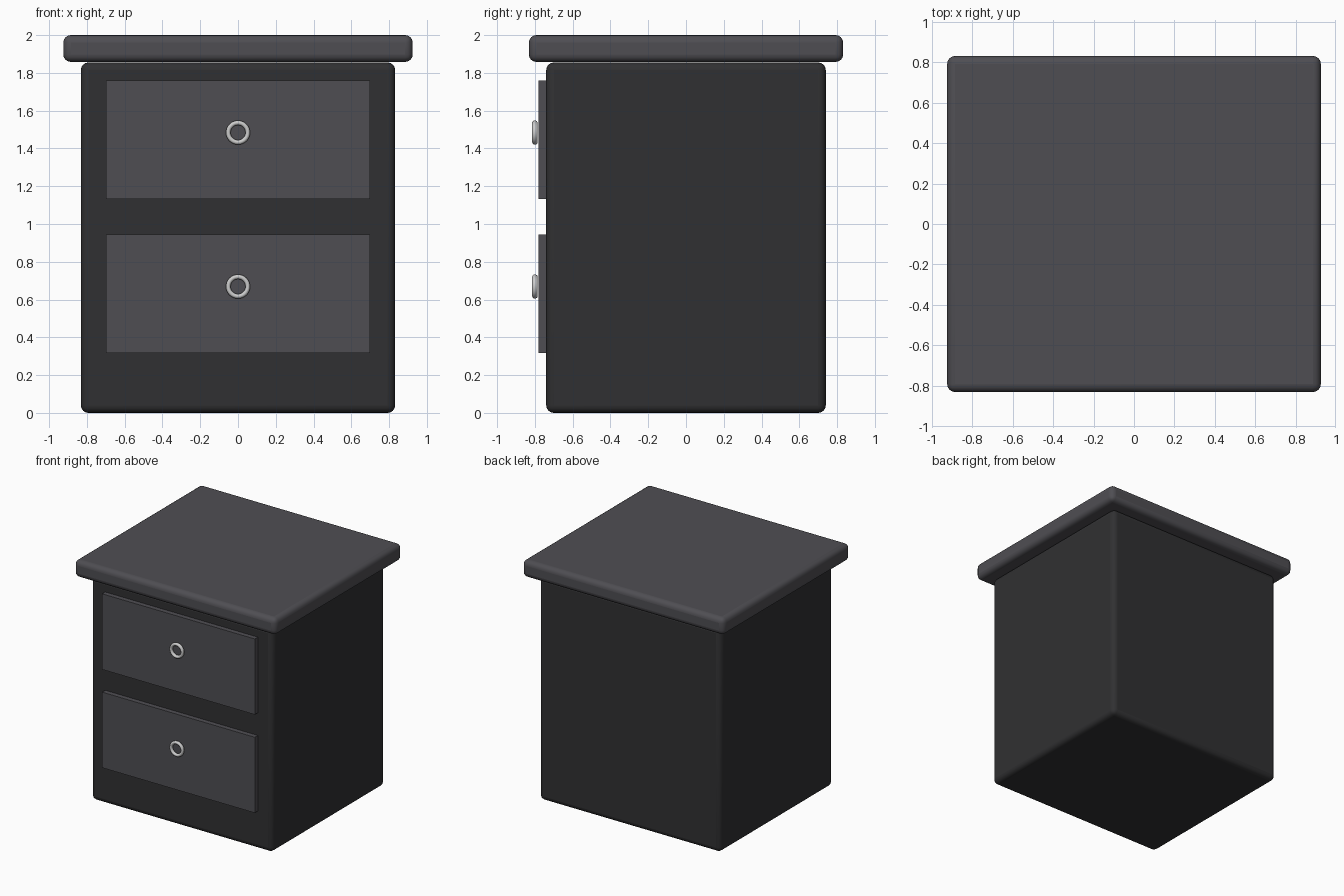
import bpy
from math import radians

if "Cube" in bpy.data.objects:
    bpy.data.objects.remove(bpy.data.objects["Cube"])


def material(name, color):
    m = bpy.data.materials.new(name)
    m.diffuse_color = (*color, 1)
    m.use_nodes = True
    m.node_tree.nodes["Principled BSDF"].inputs["Base Color"].default_value = m.diffuse_color
    return m


dark = material("dark_wood", (0.03, 0.03, 0.032))
grey = material("grey_wood", (0.078, 0.076, 0.086))
silver = material("silver_metal", (0.7, 0.7, 0.72))


def box(name, lo, hi, mat, bevel=0):
    bpy.ops.mesh.primitive_cube_add(size=1, location=[(a + b) / 2 for a, b in zip(lo, hi)])
    o = bpy.context.object
    o.name = name
    o.scale = [b - a for a, b in zip(lo, hi)]
    bpy.ops.object.transform_apply(location=False, rotation=False, scale=True)
    o.data.materials.append(mat)
    if bevel:
        b = o.modifiers.new("rounded_edges", 'BEVEL')
        b.width = bevel
        b.segments = 4
        bpy.ops.object.shade_smooth_by_angle(angle=radians(40))
    return o


# Cabinet body and overhanging top slab
box("cabinet_body", (-0.832, -0.74, 0), (0.832, 0.74, 1.855), dark, 0.04)
box("top_slab", (-0.925, -0.832, 1.858), (0.925, 0.832, 2.0), grey, 0.04)

# Two drawer fronts, each with a ring pull
for label, low in (("lower", 0.317), ("upper", 1.132)):
    box(label + "_drawer_front", (-0.70, -0.78, low), (0.70, -0.72, low + 0.627), grey)
    bpy.ops.mesh.primitive_torus_add(
        major_radius=0.0515, minor_radius=0.0125, major_segments=48, minor_segments=16,
        location=(0, -0.80, low + 0.352), rotation=(radians(90), 0, 0))
    ring = bpy.context.object
    ring.name = label + "_ring_pull"
    ring.scale.z = 1.15
    ring.data.materials.append(silver)
    bpy.ops.object.shade_smooth()
